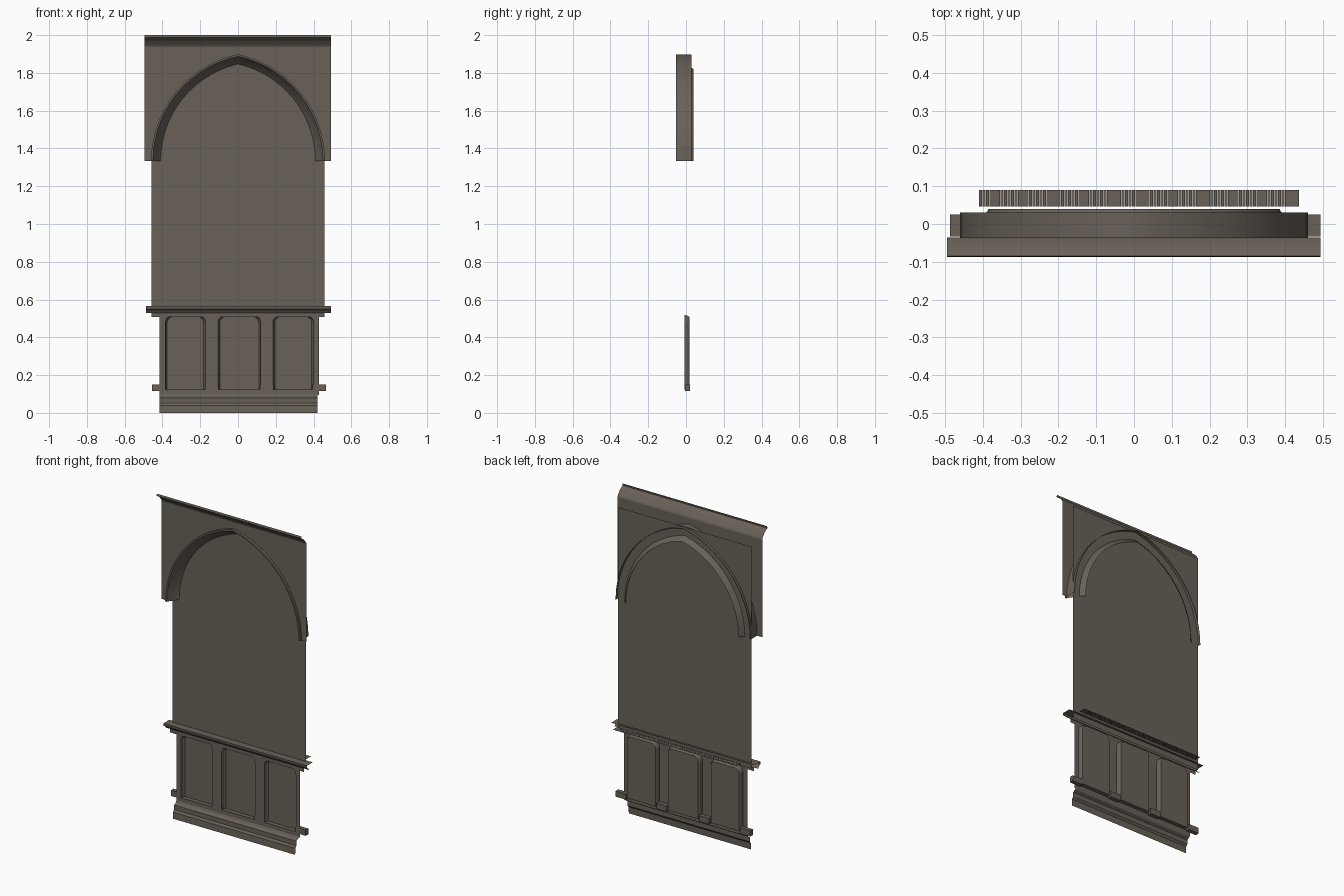
import bpy, bmesh, math

if "Cube" in bpy.data.objects:
    bpy.data.objects.remove(bpy.data.objects["Cube"])

stone = bpy.data.materials.new("brown_grey_stone")
stone.diffuse_color = (0.14, 0.12, 0.098, 1)
stone.use_nodes = True
stone.node_tree.nodes["Principled BSDF"].inputs["Base Color"].default_value = stone.diffuse_color


def finish(name, bm, smooth=False):
    """Turn a bmesh into a named object with the stone material."""
    me = bpy.data.meshes.new(name)
    bm.to_mesh(me)
    bm.free()
    me.materials.append(stone)
    ob = bpy.data.objects.new(name, me)
    bpy.context.collection.objects.link(ob)
    if smooth:
        bpy.ops.object.select_all(action='DESELECT')
        ob.select_set(True)
        bpy.context.view_layer.objects.active = ob
        bpy.ops.object.shade_smooth_by_angle(angle=math.radians(30))
    return ob


def sheet(bm, rows, closed=False):
    """Skin equal-length rows of points with quads."""
    vs = [[bm.verts.new(p) for p in r] for r in rows]
    n = len(vs[0])
    for a, b in zip(vs, vs[1:]):
        for i in range(n if closed else n - 1):
            j = (i + 1) % n
            bm.faces.new((a[i], a[j], b[j], b[i]))
    return vs


def moulding(name, profile, x0, x1):
    """Straight moulding: (y, z) profile, top to bottom, run along x."""
    bm = bmesh.new()
    sheet(bm, [[(x, y, z) for x in (x0, x1)] for y, z in reversed(profile)])
    return finish(name, bm)


def box(bm, x0, x1, y0, y1, z0, z1):
    v = bmesh.ops.create_cube(bm, size=1)['verts']
    for p in v:
        p.co = ((x0 + x1) / 2 + p.co.x * (x1 - x0),
                (y0 + y1) / 2 + p.co.y * (y1 - y0),
                (z0 + z1) / 2 + p.co.z * (z1 - z0))


# two-centred pointed arch, inset by a given amount
SPRING, CX, RAD = 1.333, 0.117, 0.577


def arch(inset, n=14):
    r = RAD - inset
    top = math.acos(CX / r)
    left = [(CX - r * math.cos(top * i / n), SPRING + r * math.sin(top * i / n))
            for i in range(n + 1)]
    return left + [(-x, z) for x, z in reversed(left[:-1])]


# arch moulding: (inset, y) section swept round the arch
bm = bmesh.new()
section = [(0, 0.03), (0, -0.053), (0.010, -0.053), (0.016, -0.04),
           (0.050, 0.012), (0.070, 0.030), (0.075, 0.039)]
sheet(bm, [[(x, y, z) for x, z in arch(d)] for d, y in section])
bmesh.ops.reverse_faces(bm, faces=bm.faces)
bmesh.ops.recalc_face_normals(bm, faces=bm.faces)
finish("arch_moulding", bm, True)

# spandrel plate around the arch
Y, X0, X1, TOP = -0.037, -0.495, 0.493, 1.937
bm = bmesh.new()
curve = arch(0)
sheet(bm, [[(x, Y, z) for x, z in curve], [(x, Y, TOP) for x, z in curve]])
for a, b in ((X0, curve[0][0]), (curve[-1][0], X1)):
    sheet(bm, [[(a, Y, SPRING), (b, Y, SPRING)], [(a, Y, TOP), (b, Y, TOP)]])
for f in bm.faces:
    f.normal_update()
    if f.normal.y > 0:
        f.normal_flip()
finish("spandrel", bm)

# back wall
bm = bmesh.new()
sheet(bm, [[(-0.457, 0.012, z), (0.457, 0.012, z)] for z in (0.53, 1.9)])
finish("back_wall", bm)

# horizontal mouldings
moulding("cornice", [(-0.084, 2.0), (-0.087, 1.987), (-0.074, 1.98), (-0.062, 1.972),
                     (-0.050, 1.958), (-0.040, 1.945), (-0.036, 1.935)], X0, X1)
moulding("dado_ledge", [(0.025, 0.565), (-0.033, 0.565), (-0.031, 0.550),
                        (-0.018, 0.543), (-0.008, 0.530)], -0.487, 0.493)
moulding("dado_fillet", [(-0.008, 0.530), (-0.008, 0.508)], -0.457, 0.457)
moulding("skirting", [(-0.008, 0.100), (-0.013, 0.090), (-0.030, 0.080), (-0.030, 0.052),
                      (-0.040, 0.040), (-0.042, 0.0)], -0.415, 0.42)


# wainscot frame with three round-shouldered openings
def panel_loop(x0, x1, d=0.0, z0=0.125, z1=0.518):
    r = 0.04 - d
    pts = [(x0 + d, z0), (x1 - d, z0)]
    for cx, start in ((x1 - 0.04, 0), (x0 + 0.04, 90)):
        for i in range(6):
            a = math.radians(start + i * 18)
            pts.append((cx + r * math.cos(a), z1 - 0.04 + r * math.sin(a)))
    return pts


panels = [(-0.385, -0.172), (-0.106, 0.120), (0.185, 0.400)]
FY = -0.008
bm = bmesh.new()
frame = [(-0.415, 0.095), (0.43, 0.095), (0.43, 0.53), (-0.415, 0.53)]
for loop in [frame] + [panel_loop(*p) for p in panels]:
    vs = [bm.verts.new((x, FY, z)) for x, z in loop]
    for i in range(len(vs)):
        bm.edges.new((vs[i], vs[(i + 1) % len(vs)]))
bmesh.ops.triangle_fill(bm, edges=bm.edges[:], use_beauty=True, normal=(0, -1, 0))
for f in bm.faces:
    f.normal_update()
    if f.normal.y > 0:
        f.normal_flip()
finish("wainscot_frame", bm)

# recessed panels with sloping edges
for i, p in enumerate(panels):
    bm = bmesh.new()
    rows = [[(x, y, z) for x, z in panel_loop(*p, d)]
            for d, y in ((0, FY), (0.004, 0.008), (0.010, 0.018))]
    vs = sheet(bm, rows, True)
    bm.faces.new(vs[-1])
    for f in bm.faces:
        f.normal_update()
        if f.normal.y > 0:
            f.normal_flip()
    finish(f"recessed_panel_{i + 1}", bm)

# blocks behind the foot of each stile
bm = bmesh.new()
for cx in (-0.42, -0.139, 0.152, 0.43):
    box(bm, cx - 0.035, cx + 0.035, -0.004, 0.022, 0.115, 0.150)
finish("stile_blocks", bm)

# row of fine flat slats behind the ledge
bm = bmesh.new()
N, A, B = 90, -0.41, 0.437
step = (B - A) / N
for i in range(N):
    x = A + i * step
    sheet(bm, [[(x, y, 0.562), (x + step * 0.9, y, 0.562)] for y in (0.046, 0.09)])
finish("rear_slats", bm)
